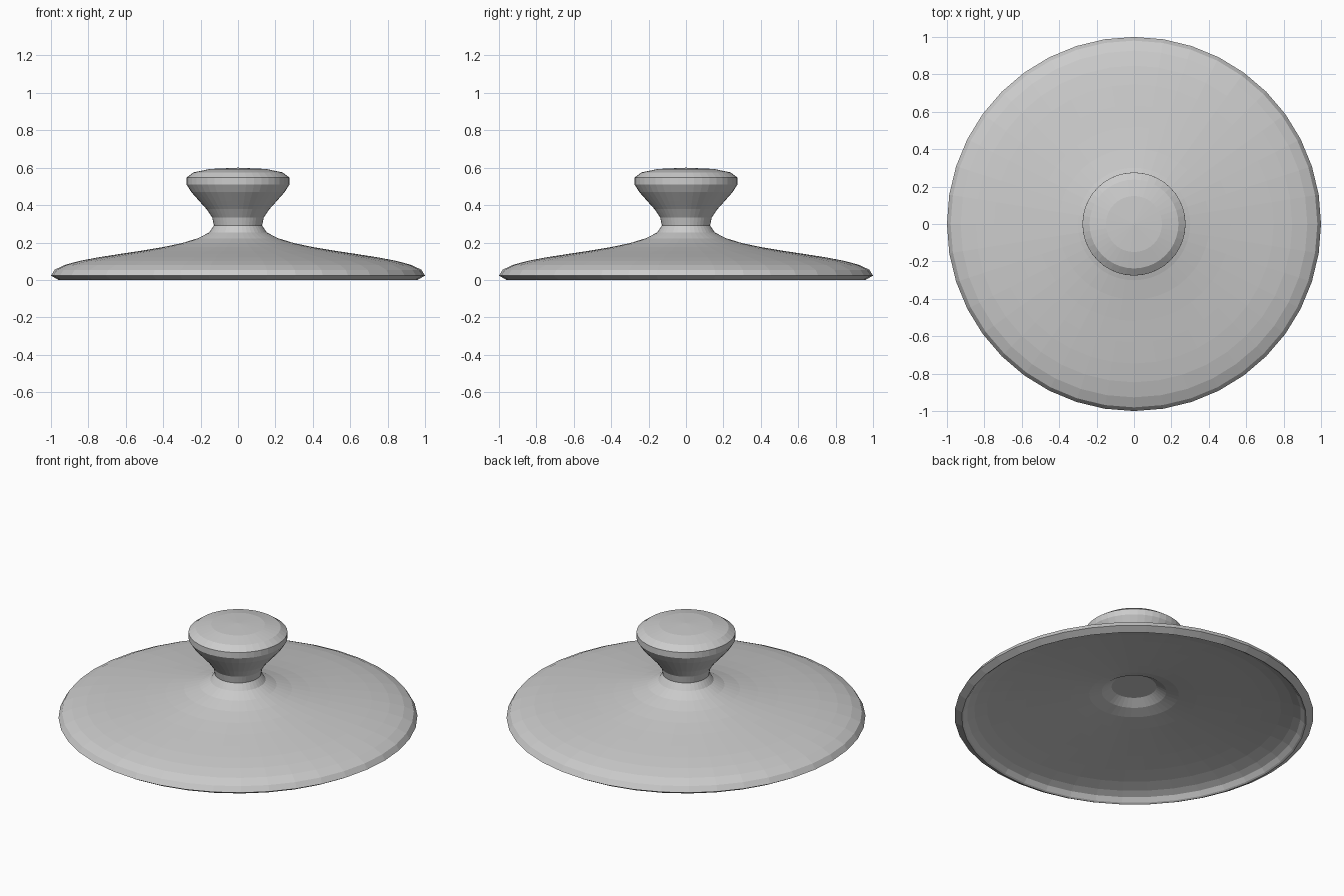
import bpy, bmesh, math

if "Cube" in bpy.data.objects:
    bpy.data.objects.remove(bpy.data.objects["Cube"])

SEG, STEPS, S, LIFT = 40, 10, 1 / 1.3, 0.023


def bezier(p, n):
    """Points of a cubic curve, as (radius, height)."""
    out = []
    for i in range(n + 1):
        t = i / n
        w = ((1 - t) ** 3, 3 * t * (1 - t) ** 2, 3 * t * t * (1 - t), t ** 3)
        out.append(tuple(sum(a * q[k] for a, q in zip(w, p)) for k in (0, 1)))
    return out


def lathe(name, profile, mat):
    """Revolve a profile that starts and ends on the axis."""
    bm = bmesh.new()
    rings = []
    for r, z in profile:
        if r < 1e-5:
            rings.append([bm.verts.new((0, 0, z))])
        else:
            rings.append([bm.verts.new((r * math.cos(2 * math.pi * i / SEG),
                                        r * math.sin(2 * math.pi * i / SEG), z))
                          for i in range(SEG)])
    for a, b in zip(rings, rings[1:]):
        for i in range(SEG):
            j = (i + 1) % SEG
            if len(a) == 1:
                bm.faces.new((a[0], b[i], b[j]))
            elif len(b) == 1:
                bm.faces.new((a[i], b[0], a[j]))
            else:
                bm.faces.new((a[i], b[i], b[j], a[j]))
    bmesh.ops.recalc_face_normals(bm, faces=bm.faces[:])
    me = bpy.data.meshes.new(name)
    bm.to_mesh(me)
    bm.free()
    me.materials.append(mat)
    ob = bpy.data.objects.new(name, me)
    bpy.context.collection.objects.link(ob)
    return ob


grey = bpy.data.materials.new("light grey")
grey.diffuse_color = (0.6, 0.6, 0.6, 1)
grey.use_nodes = True
grey.node_tree.nodes["Principled BSDF"].inputs["Base Color"].default_value = grey.diffuse_color

# knob and dished cover, outer surface
knob = bezier([(0, 0.75), (0.8, 0.75), (0, 0.45), (0.2, 0.3)], STEPS)
cover = bezier([(0.2, 0.3), (0.4, 0.15), (1.3, 0.15), (1.3, 0)], STEPS)
outer = [(r * S, z * S + LIFT) for r, z in knob + cover[1:]]

# hollow underside, a constant thickness below the cover
inner = [(0.96, 0.0), (0.95, 0.006), (0.93, 0.03), (0.89, 0.048), (0.82, 0.066),
         (0.72, 0.083), (0.60, 0.101), (0.47, 0.119), (0.35, 0.136),
         (0.25, 0.152), (0.18, 0.172), (0.125, 0.205), (0, 0.205)]

lathe("lid", outer + inner, grey)
